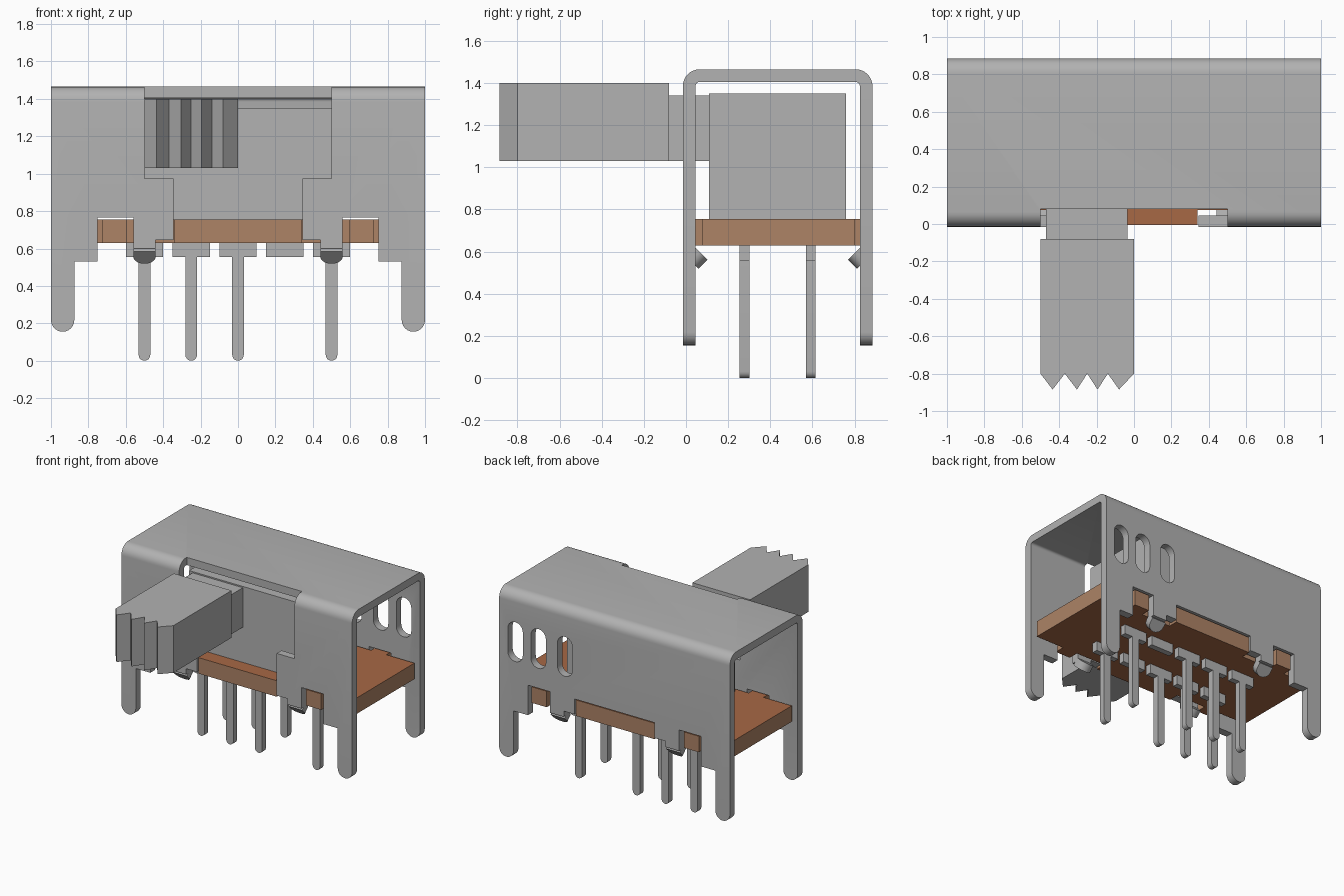
import bpy, bmesh, math
from mathutils import Vector, Matrix

cube = bpy.data.objects.get("Cube")
if cube:
    bpy.data.objects.remove(cube, do_unlink=True)


def material(name, rgb):
    m = bpy.data.materials.new(name)
    m.use_nodes = True
    m.diffuse_color = (*rgb, 1)
    m.node_tree.nodes["Principled BSDF"].inputs["Base Color"].default_value = (*rgb, 1)
    return m


GREY = material("metal_grey", (0.445, 0.445, 0.445))
BROWN = material("board_brown", (0.386, 0.138, 0.060))
TAN = material("board_edge_tan", (0.418, 0.227, 0.133))

# how a 2D outline point and a depth map to 3D, by extrusion axis
PLACE = {"x": lambda a, b, d: (d, a, b),
         "y": lambda a, b, d: (a, d, b),
         "z": lambda a, b, d: (a, b, d)}


def prism(name, pts, axis, lo, hi, mat=GREY):
    """Extrude a closed 2D outline along an axis from lo to hi."""
    bm = bmesh.new()
    base = bm.faces.new([bm.verts.new(PLACE[axis](a, b, lo)) for a, b in pts])
    new = bmesh.ops.extrude_face_region(bm, geom=[base])["geom"]
    shift = Vector(PLACE[axis](0, 0, hi - lo))
    bmesh.ops.translate(bm, vec=shift, verts=[v for v in new if isinstance(v, bmesh.types.BMVert)])
    bmesh.ops.recalc_face_normals(bm, faces=bm.faces)
    me = bpy.data.meshes.new(name)
    bm.to_mesh(me)
    bm.free()
    me.materials.append(mat)
    ob = bpy.data.objects.new(name, me)
    bpy.context.collection.objects.link(ob)
    return ob


def rect(a0, a1, b0, b1):
    return [(a0, b0), (a1, b0), (a1, b1), (a0, b1)]


def arc(cx, cy, r, start, end, n=10):
    return [(cx + r * math.cos(math.radians(start + (end - start) * i / n)),
             cy + r * math.sin(math.radians(start + (end - start) * i / n)))
            for i in range(n + 1)]


def mirrored(half):
    """Complete an outline given its +x half."""
    return half + [(-a, b) for a, b in reversed(half)]


def select_only(ob):
    for o in bpy.context.selected_objects:
        o.select_set(False)
    bpy.context.view_layer.objects.active = ob
    ob.select_set(True)


def cut(ob, cutter):
    cutter.hide_render = True
    select_only(ob)
    mod = ob.modifiers.new("cut", "BOOLEAN")
    mod.operation, mod.solver, mod.object = "DIFFERENCE", "EXACT", cutter
    bpy.ops.object.modifier_apply(modifier=mod.name)
    bpy.data.objects.remove(cutter, do_unlink=True)


# Folded metal cover: an upside-down U with rounded bends
Y0, Y1, T, TOP, R = -0.015, 0.885, 0.06, 1.465, 0.08
profile = ([(Y0, 0.1)] + arc(Y0 + R, TOP - R, R, 180, 90, 8)
           + arc(Y1 - R, TOP - R, R, 90, 0, 8) + [(Y1, 0.1), (Y1 - T, 0.1)]
           + arc(Y1 - R, TOP - R, R - T, 0, 90, 4)
           + arc(Y0 + R, TOP - R, R - T, 90, 180, 4) + [(Y0 + T, 0.1)])
cover = prism("metal_cover", profile, "x", -1, 1)

# Lower edge of both long walls: rounded legs, board notches, tab roots
lower = ([(0.345, 0.765), (0.345, 0.645), (0.44, 0.645), (0.44, 0.6), (0.56, 0.6),
          (0.56, 0.765), (0.75, 0.765), (0.75, 0.53), (0.875, 0.53)]
         + arc(0.9375, 0.2175, 0.0625, 180, 360, 12) + [(1.2, 0.2175), (1.2, -0.2)])
cut(cover, prism("lower_cutter", mirrored(lower), "y", -0.2, 1.1))

# Slider opening in the front wall, reaching through the front bend
opening = [(0.345, 0.6), (0.345, 0.975), (0.5, 0.975), (0.5, 1.6)]
cut(cover, prism("opening_cutter", mirrored(opening), "y", -0.2, 0.08))

# Three upright slots in the back wall
for x in (0.86, 0.66, 0.43):
    slot = arc(x, 1.165, 0.065, 0, 180) + arc(x, 0.985, 0.065, 180, 360)
    cut(cover, prism("slot_cutter", slot, "y", 0.7, 1.0))

# Retaining tabs bent inward under the board
for side, flip in (("front", 1), ("back", -1)):
    for x, hand in ((0.5, "left"), (-0.5, "right")):
        shape = [(0.06, 0.0)] + [(0.06, -0.045)] + arc(0, -0.045, 0.06, 0, -180)[1:] + [(-0.06, 0.0)]
        # squash the rounded tip a little so that the tab stays short
        shape = [(a, b * 0.88) for a, b in shape]
        tab = prism(f"{side}_{hand}_bent_tab", shape, "y", -T / 2, T / 2)
        y = Y0 + T / 2 if flip == 1 else Y1 - T / 2
        tab.data.transform(Matrix.Translation((x, y, 0.605))
                           @ Matrix.Rotation(flip * math.radians(45), 4, "X"))

# Circuit board with locating tongues along both long edges
F, B, TF, TB = 0.075, 0.80, -0.005, 0.875
front_edge = [(0.34, TF), (0.34, F), (0.595, F), (0.595, TF), (0.725, TF), (0.725, F), (0.97, F)]
back_edge = [(a, B if b == F else TB) for a, b in reversed(front_edge)]
board = prism("board", mirrored(front_edge + back_edge), "z", 0.63, 0.755, BROWN)
board.data.materials.append(TAN)
for f in board.data.polygons:
    f.material_index = 0 if abs(f.normal.z) > 0.5 else 1

# Inner block, slider neck and grip with a ridged front
prism("inner_block", rect(-0.5, 0.5, 0.11, 0.76), "z", 0.75, 1.35)
prism("slider_neck", rect(-0.47, -0.035, -0.09, 0.12), "z", 1.03, 1.34)
ridges = [(-0.5, -0.80), (-0.435, -0.885), (-0.37, -0.80), (-0.305, -0.885), (-0.25, -0.80),
          (-0.195, -0.885), (-0.14, -0.80), (-0.08, -0.885), (0, -0.80)]
prism("slider_grip", ridges + [(0, -0.08), (-0.5, -0.08)], "z", 1.03, 1.40)

# Two rows of contact pins with wide shoulders, one position without a leg
for row, y in (("front", 0.278), ("back", 0.592)):
    for i, x in enumerate((-0.5, -0.25, 0, 0.25, 0.5)):
        if i == 3:
            outline = rect(x - 0.1, x + 0.1, 0.555, 0.635)
        else:
            outline = ([(x - 0.1, 0.635), (x - 0.1, 0.555), (x - 0.031, 0.555)]
                       + arc(x, 0.031, 0.031, 180, 360)
                       + [(x + 0.031, 0.555), (x + 0.1, 0.555), (x + 0.1, 0.635)])
        prism(f"{row}_pin_{i + 1}", outline, "y", y - 0.023, y + 0.023)

# Smooth the bends and rounded ends, keep hard edges crisp
for ob in list(bpy.context.collection.objects):
    if ob.type == "MESH":
        select_only(ob)
        bpy.ops.object.shade_smooth_by_angle(angle=math.radians(30))
